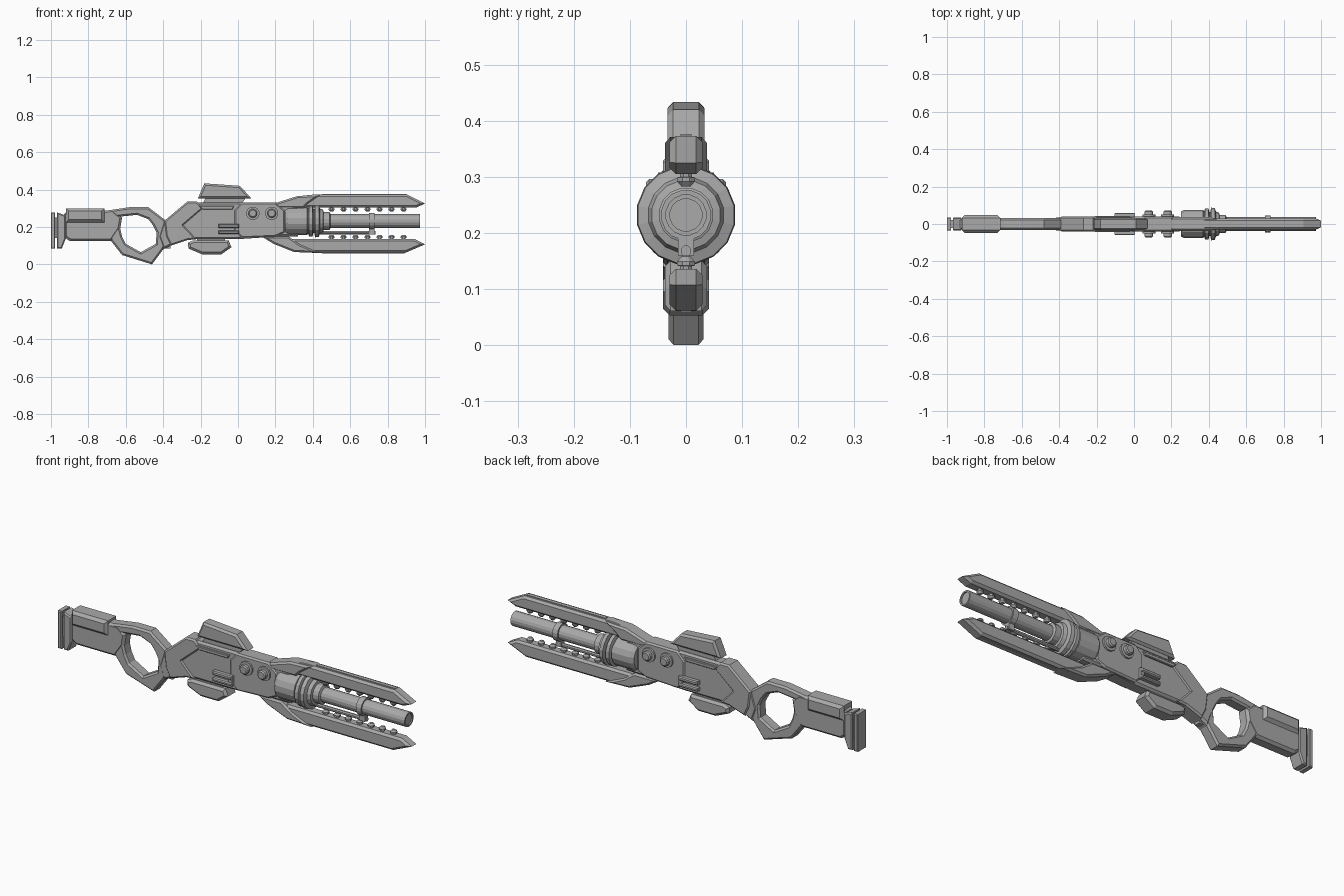
import bpy, bmesh, math
from mathutils import Matrix

grey = bpy.data.materials.new("gunmetal grey")
grey.diffuse_color = (0.40, 0.40, 0.40, 1)
AXIS_Z = 0.232  # height of the barrel axis


def finish(bm, name):
    bmesh.ops.recalc_face_normals(bm, faces=bm.faces)
    me = bpy.data.meshes.new(name)
    bm.to_mesh(me)
    bm.free()
    me.materials.append(grey)
    ob = bpy.data.objects.new(name, me)
    bpy.context.collection.objects.link(ob)
    return ob


def plate(name, pts, half, chamfer=0.008, hole=None, y=0.0):
    """Side outline (x, z) extruded across y with chamfered rims; hole has as many points as pts."""
    bm = bmesh.new()
    n = len(pts)

    def loop(p, s):
        return [bm.verts.new((a, y + s * half, b)) for a, b in p]
    o1, o2 = loop(pts, -1), loop(pts, 1)
    if hole:
        i1, i2 = loop(hole, -1), loop(hole, 1)
    else:
        bm.faces.new(o1)
        bm.faces.new(o2[::-1])
    for k in range(n):
        j = (k + 1) % n
        bm.faces.new((o1[k], o2[k], o2[j], o1[j]))
        if hole:
            bm.faces.new((i1[k], i1[j], i2[j], i2[k]))
            bm.faces.new((o1[k], o1[j], i1[j], i1[k]))
            bm.faces.new((o2[k], i2[k], i2[j], o2[j]))
    bmesh.ops.recalc_face_normals(bm, faces=bm.faces)
    if chamfer:
        rims = [e for e in bm.edges if abs(e.verts[0].co.y - e.verts[1].co.y) < 1e-5
                and e.calc_face_angle(0) > 0.5]
        bmesh.ops.bevel(bm, geom=rims, offset=chamfer, segments=1, affect='EDGES')
    return finish(bm, name)


def box(name, x0, x1, z0, z1, half, chamfer=0.0, y=0.0):
    return plate(name, [(x0, z0), (x1, z0), (x1, z1), (x0, z1)], half, chamfer, y=y)


def lathe(name, prof, sides, matrix):
    """Profile of (distance along axis, radius), turned about local z."""
    bm = bmesh.new()
    rings = [[bm.verts.new((r * math.cos((k + .5) * math.tau / sides),
                            r * math.sin((k + .5) * math.tau / sides), h))
              for k in range(sides)] for h, r in prof]
    for a, b in zip(rings, rings[1:]):
        for k in range(sides):
            j = (k + 1) % sides
            bm.faces.new((a[k], a[j], b[j], b[k]))
    bm.faces.new(rings[0])
    bm.faces.new(rings[-1])
    bm.transform(matrix)
    return finish(bm, name)


def along_x(z):
    return Matrix.Translation((0, 0, z)) @ Matrix.Rotation(math.pi / 2, 4, 'Y')


# Butt plates and stock
box("butt_plate", -1.0, -0.978, 0.085, 0.278, 0.036, 0.004)
box("butt_spacer", -0.98, -0.92, 0.14, 0.25, 0.022)
plate("butt_block", [(-0.968, 0.278), (-0.922, 0.262), (-0.922, 0.135), (-0.942, 0.085), (-0.968, 0.085)],
      0.036, 0.006)
plate("stock", [(-0.93, 0.27), (-0.90, 0.292), (-0.66, 0.288), (-0.62, 0.25), (-0.63, 0.19),
                (-0.675, 0.125), (-0.90, 0.125), (-0.93, 0.145)], 0.033, 0.012)
box("cheek_pad", -0.92, -0.715, 0.225, 0.30, 0.047, 0.014)

# Thumbhole grip
plate("grip_loop",
      [(-0.72, 0.285), (-0.58, 0.306), (-0.48, 0.306), (-0.39, 0.238), (-0.36, 0.165),
       (-0.40, 0.08), (-0.46, 0.0), (-0.62, 0.05), (-0.68, 0.127), (-0.70, 0.20)], 0.031, 0.009,
      [(-0.635, 0.255), (-0.54, 0.265), (-0.48, 0.242), (-0.455, 0.21), (-0.435, 0.17),
       (-0.44, 0.11), (-0.52, 0.065), (-0.60, 0.11), (-0.62, 0.15), (-0.635, 0.21)])
box("trigger_peg", -0.39, -0.362, 0.085, 0.115, 0.014)

# Receiver with raised rear panel
plate("receiver", [(-0.40, 0.228), (-0.27, 0.332), (0.195, 0.332), (0.32, 0.31), (0.32, 0.15),
                   (0.195, 0.148), (0.0, 0.135), (-0.26, 0.135), (-0.36, 0.10), (-0.40, 0.08),
                   (-0.425, 0.15)], 0.035, 0.01)
plate("rear_panel", [(-0.395, 0.232), (-0.27, 0.337), (-0.22, 0.337), (-0.185, 0.30), (-0.29, 0.21),
                     (-0.22, 0.135), (-0.27, 0.13), (-0.36, 0.10), (-0.385, 0.15)], 0.041, 0.008)
plate("front_block", [(0.02, 0.332), (0.20, 0.332), (0.25, 0.29), (0.25, 0.17), (0.20, 0.148),
                      (0.02, 0.14), (-0.02, 0.18), (-0.02, 0.29)], 0.041, 0.008)

# Side details repeated on both flanks
for s, side in ((-1, "right"), (1, "left")):
    plate(f"{side}_rib", [(-0.21, 0.312), (-0.02, 0.312), (-0.03, 0.294), (-0.19, 0.294)], 0.008, 0.003, y=s * 0.036)
    box(f"{side}_bracket_top", -0.105, 0.005, 0.195, 0.215, 0.014, 0.005, s * 0.046)
    box(f"{side}_bracket_base", -0.105, 0.005, 0.163, 0.18, 0.014, 0.005, s * 0.046)
    box(f"{side}_bracket_end", -0.015, 0.005, 0.165, 0.21, 0.01, 0, s * 0.044)
    for i, x in enumerate((0.079, 0.18)):
        m = Matrix.Translation((x, 0, 0.273)) @ Matrix.Rotation(-s * math.pi / 2, 4, 'X')
        lathe(f"{side}_knob_{i + 1}", [(0.03, 0.036), (0.05, 0.036), (0.051, 0.024), (0.066, 0.024),
                                       (0.071, 0.018)], 12, m)

# Sight on top and power cell underneath
plate("sight", [(-0.215, 0.352), (-0.18, 0.433), (-0.16, 0.432), (0.01, 0.42), (0.072, 0.352)], 0.033, 0.01)
plate("sight_mount", [(-0.17, 0.36), (0.045, 0.36), (0.02, 0.325), (-0.19, 0.325)], 0.022, 0)
plate("power_cell", [(-0.268, 0.116), (-0.24, 0.128), (-0.05, 0.128), (-0.035, 0.092),
                     (-0.09, 0.053), (-0.19, 0.053), (-0.265, 0.085)], 0.041, 0.012)
box("power_cell_mount", -0.22, -0.07, 0.11, 0.14, 0.025)

# Barrel assembly
lathe("barrel_housing", [(0.25, 0.066), (0.265, 0.076), (0.37, 0.076), (0.372, 0.07), (0.376, 0.07),
                         (0.38, 0.085), (0.398, 0.085), (0.403, 0.066), (0.408, 0.066), (0.412, 0.089),
                         (0.432, 0.087), (0.438, 0.068), (0.455, 0.062), (0.458, 0.049), (0.49, 0.049),
                         (0.495, 0.036)], 16, along_x(AXIS_Z))
lathe("barrel", [(0.45, 0.037), (0.972, 0.037), (0.972, 0.029), (0.966, 0.029)], 16, along_x(AXIS_Z))
lathe("barrel_clamp", [(0.70, 0.036), (0.70, 0.045), (0.73, 0.045), (0.73, 0.036)], 16, along_x(AXIS_Z))
lathe("gas_tube", [(0.42, 0.010), (0.735, 0.010)], 8, along_x(0.168))
box("clamp_foot", 0.70, 0.73, 0.16, 0.20, 0.014)

# Upper and lower rails with their shrouds
plate("upper_rail", [(0.22, 0.318), (0.33, 0.365), (0.40, 0.373), (0.905, 0.373), (1.0, 0.325),
                     (0.955, 0.305), (0.30, 0.305)], 0.029, 0.011)
plate("upper_shroud", [(0.15, 0.30), (0.19, 0.325), (0.32, 0.366), (0.44, 0.371), (0.375, 0.325),
                       (0.35, 0.30)], 0.037, 0.009)
plate("lower_rail", [(0.22, 0.13), (0.33, 0.068), (0.40, 0.062), (0.895, 0.062), (1.0, 0.107),
                     (0.945, 0.136), (0.28, 0.136)], 0.029, 0.011)
plate("lower_shroud", [(0.125, 0.15), (0.19, 0.11), (0.30, 0.066), (0.44, 0.061), (0.33, 0.108),
                       (0.27, 0.15)], 0.037, 0.009)
box("upper_spine", 0.45, 0.90, 0.366, 0.376, 0.01)
box("lower_spine", 0.45, 0.89, 0.059, 0.07, 0.01)

# Studs facing the barrel
for i in range(7):
    x = 0.50 + i * 0.0642
    for name, z, s in (("upper", 0.306, -1), ("lower", 0.135, 1)):
        m = Matrix.Translation((x, 0, z)) @ Matrix.Diagonal((1, 1, s, 1))
        lathe(f"{name}_stud_{i + 1}", [(-0.004, 0.012), (0.006, 0.012), (0.007, 0.017), (0.014, 0.017),
                                       (0.023, 0.009)], 8, m)
